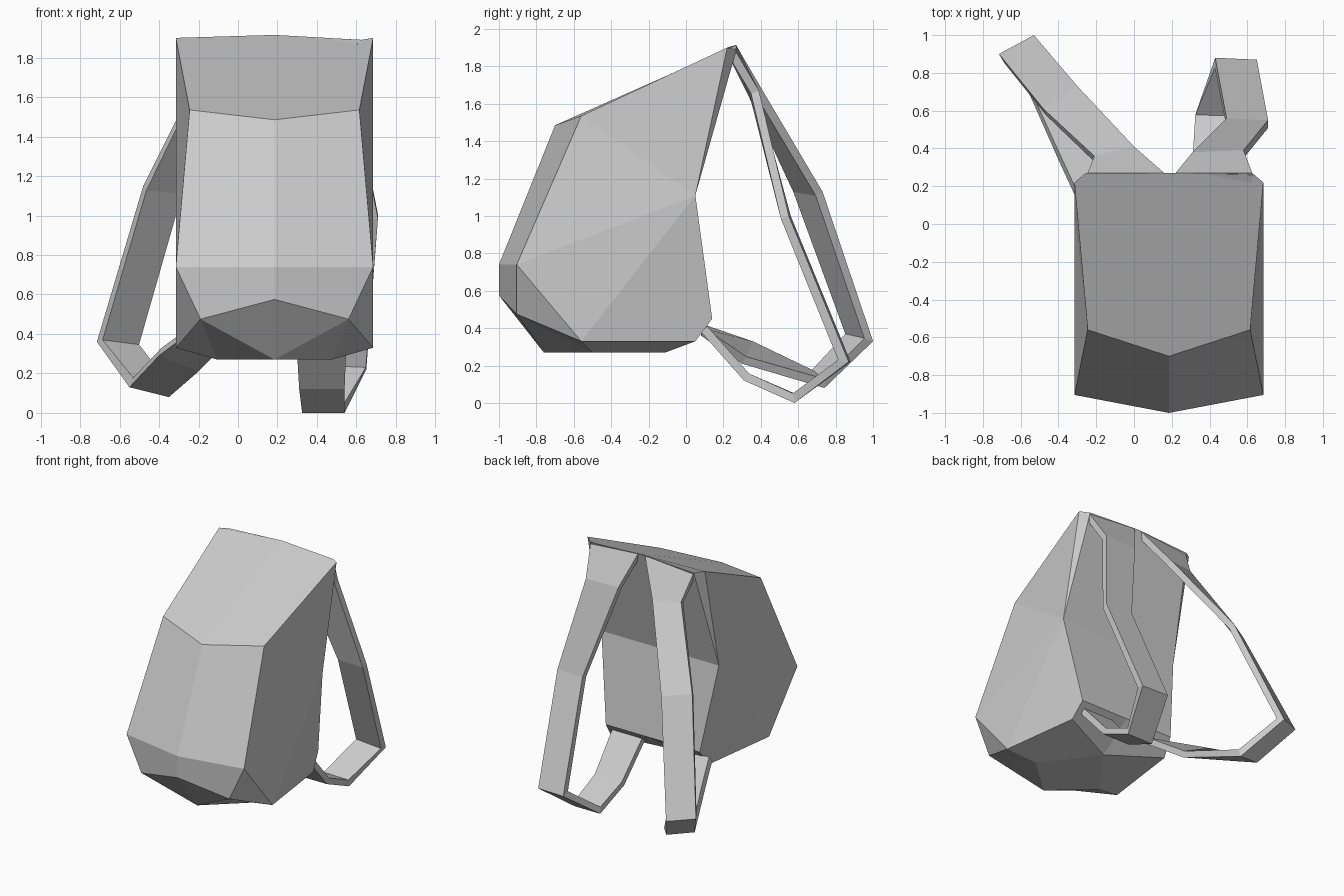
import bpy

if "Cube" in bpy.data.objects:
    bpy.data.objects.remove(bpy.data.objects["Cube"])


def mesh_object(name, verts, faces):
    me = bpy.data.meshes.new(name)
    me.from_pydata(verts, [], faces)
    me.update()
    ob = bpy.data.objects.new(name, me)
    bpy.context.collection.objects.link(ob)
    return ob


# Pack body: right half, named corner points, mirrored across its own centre
P = {
    "T0": (0, .27, 1.915), "T1": (.44, .27, 1.89), "T2": (.5, .22, 1.9),   # top back edge
    "F0": (0, -.70, 1.485), "F1": (.43, -.56, 1.535),                      # lid front edge
    "G0": (0, -1, .74), "G1": (.5, -.905, .74),                            # widest front
    "H0": (0, -1, .575), "H1": (.375, -.905, .475),                        # lower front
    "B0": (0, -.76, .27), "B1": (.29, -.5, .27), "R0": (0, -.11, .27),     # base
    "S": (.5, -.56, .33), "K": (.42, .05, .33),                            # base sides
    "L0": (0, .14, .45), "L1": (.4, .14, .45),                             # lower back
    "M0": (0, .05, 1.11), "M1": (.5, .05, 1.11),                           # middle back
}
FACES = """T0 T1 T2 F1 F0;F0 F1 G1 G0;G0 G1 H1 H0;H0 H1 B0;H1 B1 B0;H1 S B1;G1 S H1;
T2 M1 F1;F1 M1 G1;G1 M1 S;S M1 L1 K;T0 M0 M1 T1;T1 M1 T2;M0 L0 L1 M1;
B0 B1 R0;B1 S K R0;R0 K L1 L0"""
keys = list(P)
faces = [[keys.index(k) for k in reversed(f.split())] for f in FACES.split(";")]
# winding above is listed from inside, so it is reversed to face outward
body = mesh_object("pack_body", list(P.values()), faces)
body.location.x = .185
mod = body.modifiers.new("mirror", 'MIRROR')
mod.use_clip = True
mod.merge_threshold = .001


# Strap: band of paired edge points from top to base, thickened inward
def strap(name, stations):
    verts = [p for pair in stations for p in pair]
    quads = [(2*i, 2*i + 1, 2*i + 3, 2*i + 2) for i in range(len(stations) - 1)]
    ob = mesh_object(name, verts, quads)
    sol = ob.modifiers.new("thickness", 'SOLIDIFY')
    sol.thickness = .045
    sol.offset = -1
    sol.use_even_offset = True


strap("left_strap", [
    ((-.25, .26, 1.89), (.16, .27, 1.91)),
    ((-.21, .36, 1.69), (0, .41, 1.67)),
    ((-.48, .61, 1.15), (-.30, .73, 1.13)),
    ((-.715, .90, .36), (-.53, 1.0, .33)),
    ((-.55, .68, .13), (-.35, .74, .08)),
    ((-.40, .34, .29), (-.20, .30, .21)),
    ((-.28, .08, .38), (-.05, .08, .36)),
])
strap("right_strap", [
    ((.22, .27, 1.91), (.63, .26, 1.89)),
    ((.31, .38, 1.67), (.58, .39, 1.67)),
    ((.49, .56, 1.0), (.71, .55, 1.0)),
    ((.43, .88, .22), (.65, .87, .22)),
    ((.325, .58, 0), (.54, .58, 0)),
    ((.31, .31, .12), (.54, .31, .12)),
    ((.295, .08, .38), (.55, .08, .38)),
])
